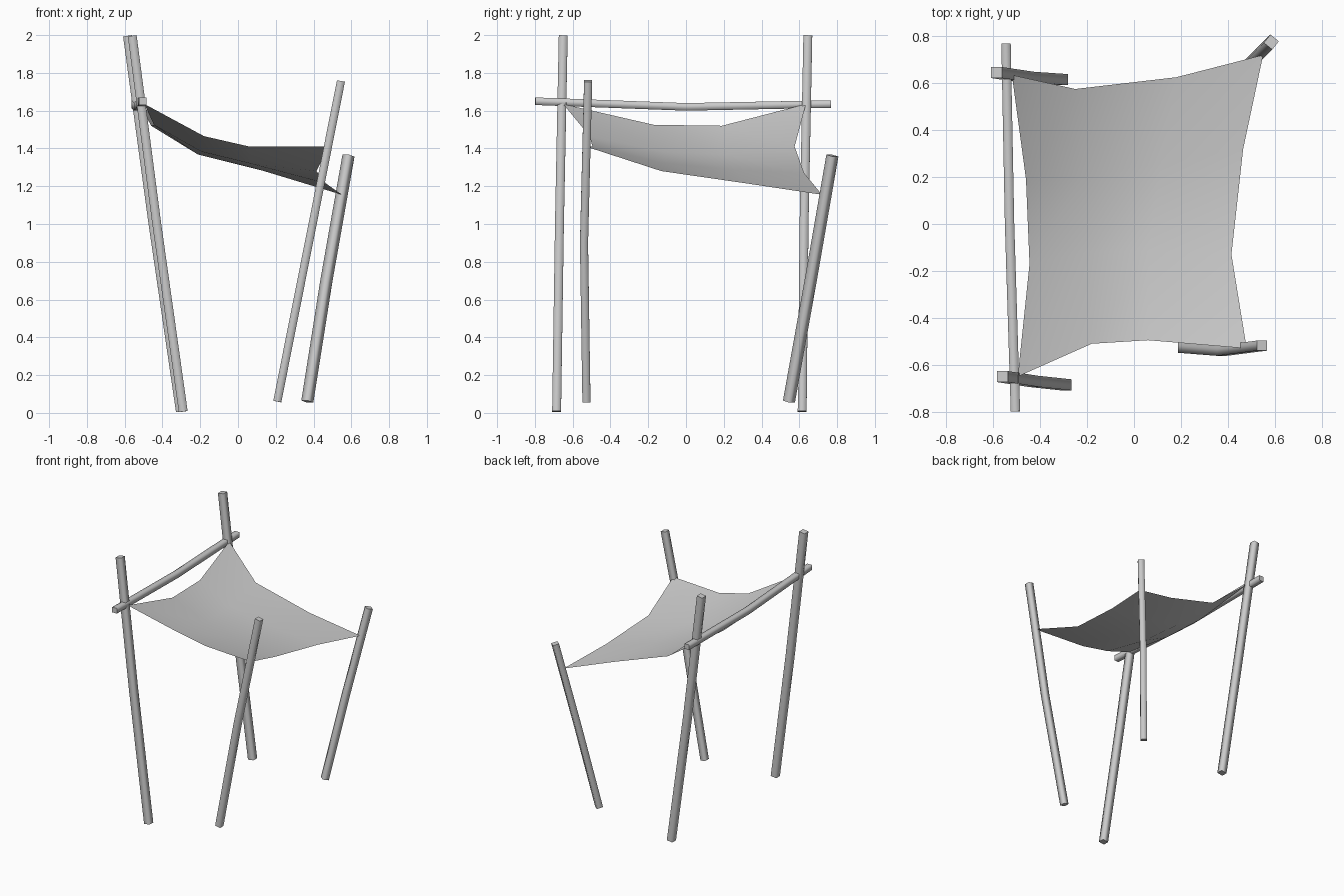
import bpy
import bmesh
from mathutils import Vector

cube = bpy.data.objects.get("Cube")
if cube:
    bpy.data.objects.remove(cube, do_unlink=True)


def make_material(name, rgb):
    mat = bpy.data.materials.new(name)
    mat.use_nodes = True
    mat.diffuse_color = (*rgb, 1)
    mat.node_tree.nodes["Principled BSDF"].inputs["Base Color"].default_value = (*rgb, 1)
    return mat


grey = make_material("plain grey", (0.6, 0.6, 0.6))


def finish(name, bm, smooth_all=False):
    bmesh.ops.recalc_face_normals(bm, faces=bm.faces)
    mesh = bpy.data.meshes.new(name)
    bm.to_mesh(mesh)
    bm.free()
    mesh.materials.append(grey)
    obj = bpy.data.objects.new(name, mesh)
    bpy.context.collection.objects.link(obj)
    for poly in mesh.polygons:
        poly.use_smooth = smooth_all or len(poly.vertices) == 4 and not poly.index < 2
    return obj


def square_pole(name, path, width, side_axis):
    """Sweep a square section along a slightly bent path."""
    pts = [Vector(p) for p in path]
    along = (pts[-1] - pts[0]).normalized()
    across = Vector(side_axis)
    across = (across - along * across.dot(along)).normalized()
    other = along.cross(across)
    h = width / 2
    bm = bmesh.new()
    rings = [[bm.verts.new(p + across * h * a + other * h * b)
              for a, b in ((-1, -1), (1, -1), (1, 1), (-1, 1))] for p in pts]
    bm.faces.new(rings[0])
    bm.faces.new(rings[-1])
    for low, high in zip(rings, rings[1:]):
        for i in range(4):
            j = (i + 1) % 4
            bm.faces.new((low[i], low[j], high[j], high[i]))
    return finish(name, bm)


# Four leaning poles
square_pole("front_right_pole", [(-0.29, -0.685, 0.007), (-0.43, -0.67, 1.0), (-0.56, -0.65, 1.996)], 0.047, (0, 1, 0))
square_pole("back_right_pole", [(-0.305, 0.615, 0.007), (-0.45, 0.625, 1.0), (-0.585, 0.645, 1.996)], 0.047, (0, 1, 0))
square_pole("front_left_pole", [(0.208, -0.527, 0.06), (0.375, -0.54, 0.9), (0.545, -0.518, 1.757)], 0.043, (0, 1, 0))
square_pole("back_left_pole", [(0.367, 0.545, 0.06), (0.468, 0.66, 0.7), (0.585, 0.775, 1.362)], 0.046, (1, -0.8, 0))

# Cross beam tying the two tall poles
square_pole("cross_beam", [(-0.505, -0.798, 1.65), (-0.53, 0, 1.62), (-0.545, 0.768, 1.635)], 0.04, (1, 0, 0))

# Sagging cloth: four boundary curves blended into a patch
front = [Vector(p) for p in ((-0.495, -0.65, 1.635), (-0.18, -0.51, 1.465), (0.06, -0.495, 1.41), (0.48, -0.53, 1.41))]
back = [Vector(p) for p in ((-0.52, 0.635, 1.635), (-0.25, 0.575, 1.41), (0.18, 0.625, 1.27), (0.55, 0.72, 1.155))]
left = [front[0], Vector((-0.445, -0.17, 1.525)), Vector((-0.46, 0.19, 1.52)), back[0]]
right = [front[3], Vector((0.415, -0.13, 1.28)), Vector((0.465, 0.32, 1.215)), back[3]]

bm = bmesh.new()
grid = []
for j in range(4):
    v = j / 3
    row = []
    for i in range(4):
        u = i / 3
        corners = front[0].lerp(front[3], u).lerp(back[0].lerp(back[3], u), v)
        p = left[j].lerp(right[j], u) + front[i].lerp(back[i], v) - corners
        if i in (1, 2) and j in (1, 2):
            p.z += 0.025
        row.append(bm.verts.new(p))
    grid.append(row)
for j in range(3):
    for i in range(3):
        bm.faces.new((grid[j][i], grid[j][i + 1], grid[j + 1][i + 1], grid[j + 1][i]))
finish("shade_cloth", bm, smooth_all=True)
